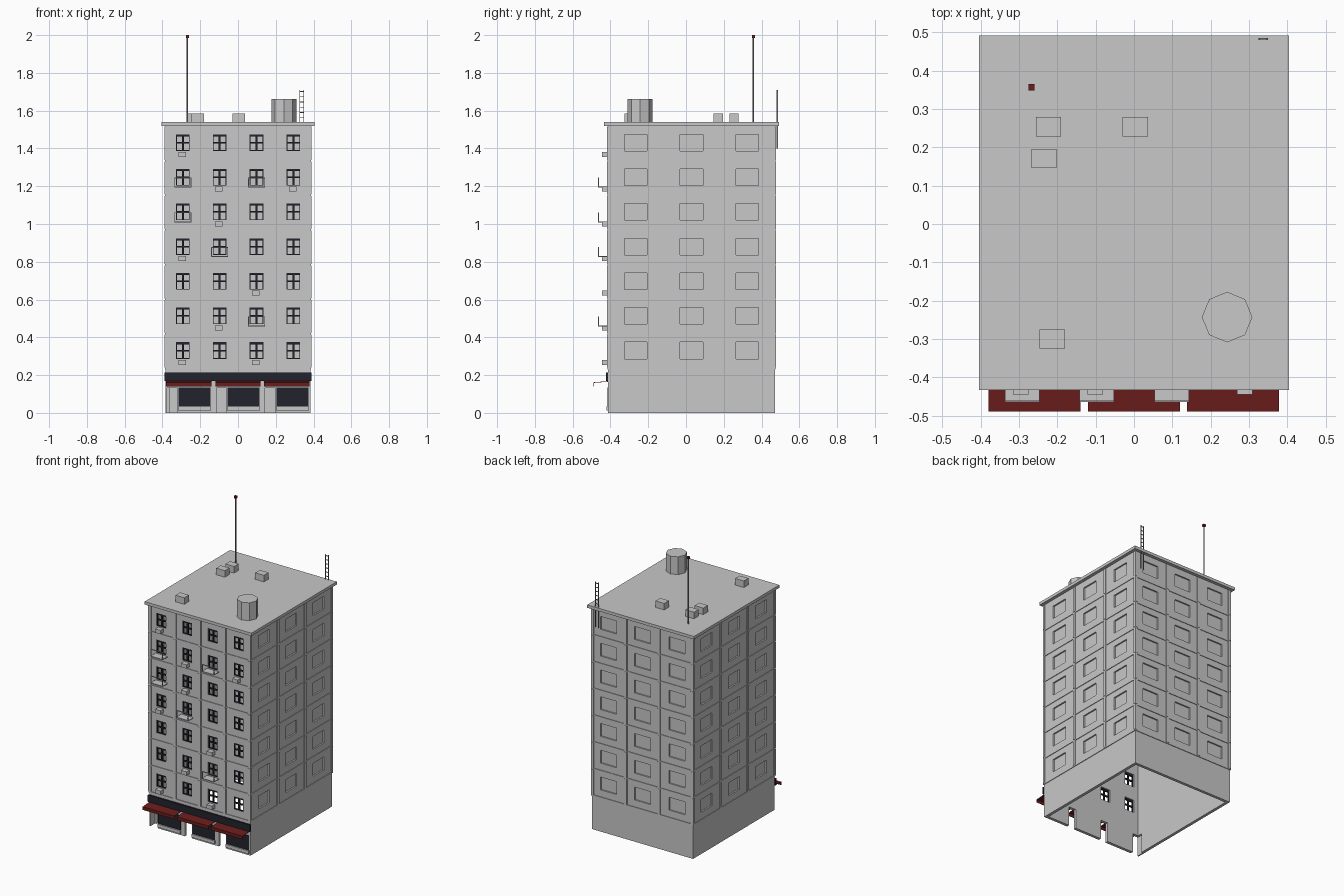
import bpy
import bmesh
from mathutils import Matrix, Vector

old = bpy.data.objects.get("Cube")
if old:
    bpy.data.objects.remove(old)


def material(name, r, g, b):
    m = bpy.data.materials.new(name)
    m.use_nodes = True
    m.diffuse_color = (r, g, b, 1)
    m.node_tree.nodes["Principled BSDF"].inputs["Base Color"].default_value = (r, g, b, 1)
    return m


concrete = material("concrete_grey", .58, .58, .58)
navy = material("dark_navy", .016, .016, .027)
red = material("dark_red", .15, .012, .012)
steel = material("steel_grey", .25, .25, .25)


def boxes(name, mat, spans):
    """One object from boxes given as (x0, x1, y0, y1, z0, z1)."""
    bm = bmesh.new()
    for x0, x1, y0, y1, z0, z1 in spans:
        mid = Vector((x0 + x1, y0 + y1, z0 + z1)) / 2
        size = Matrix.Diagonal((x1 - x0, y1 - y0, z1 - z0, 1))
        bmesh.ops.create_cube(bm, size=1, matrix=Matrix.Translation(mid) @ size)
    mesh = bpy.data.meshes.new(name)
    bm.to_mesh(mesh)
    bm.free()
    ob = bpy.data.objects.new(name, mesh)
    bpy.context.collection.objects.link(ob)
    mesh.materials.append(mat)
    return ob


def cylinder(name, mat, sides, radius, x, y, z0, z1):
    bpy.ops.mesh.primitive_cylinder_add(vertices=sides, radius=radius, depth=z1 - z0,
                                        location=(x, y, (z0 + z1) / 2))
    ob = bpy.context.object
    ob.name = name
    ob.data.materials.append(mat)


def cut(target, name, spans):
    cutter = boxes(name, concrete, spans)
    cutter.hide_render = True
    cutter.hide_set(True)
    mod = target.modifiers.new(name, "BOOLEAN")
    mod.operation = "DIFFERENCE"
    mod.solver = "EXACT"
    mod.object = cutter


# Main dimensions
W, FRONT, BACK = .383, -.412, .47
BASE, TOP, FLOOR = .235, 1.52, .1835
MID = (FRONT + BACK) / 2
RELIEF = .006
columns = [-.292 + .195 * i for i in range(4)]
levels = [.33 + FLOOR * i for i in range(7)]
back_bays = [-.26, 0, .26]
side_bays = [MID + d for d in (-.295, 0, .295)]
shops = [-.26, 0, .258]
WW, WH = .036, .044

# Hollow wall shell, open underneath
walls = boxes("walls", concrete, [(-W, W, FRONT, BACK, 0, TOP)])
cut(walls, "hollow_cutter", [(-W + .02, W - .02, FRONT + .02, BACK - .02, -.1, TOP - .02)])

# Front window and door openings, blind window recesses on the other sides
holes = [(x - WW, x + WW, FRONT - .05, FRONT + .05, z - WH, z + WH)
         for x in columns for z in levels]
holes += [(s - .115, s - .06, FRONT - .05, FRONT + .05, -.05, .133) for s in shops]
for z in levels:
    holes += [(x - .06, x + .06, BACK - .01, BACK + .05, z - WH, z + WH) for x in back_bays]
    for y in side_bays:
        holes.append((W - .01, W + .05, y - .06, y + .06, z - WH, z + WH))
        holes.append((-W - .05, -W + .01, y - .06, y + .06, z - WH, z + WH))
cut(walls, "opening_cutter", holes)

# Pilasters, broken at each floor line
pilasters = []
for i in range(7):
    z0 = BASE + FLOOR * i + .004
    z1 = z0 + FLOOR - .008
    for k in range(5):
        x = -.379 + .1895 * k
        pilasters.append((x - .01, x + .01, FRONT - RELIEF, FRONT + .01, z0, z1))
    for k in range(4):
        x = -.379 + .2527 * k
        pilasters.append((x - .01, x + .01, BACK - .01, BACK + RELIEF, z0, z1))
    for k in range(4):
        y = MID + .295 * (k - 1.5)
        y0, y1 = max(y - .01, FRONT), min(y + .01, BACK)
        for s in (-1, 1):
            xs = sorted((s * (W - .01), s * (W + RELIEF)))
            pilasters.append((*xs, y0, y1, z0, z1))
boxes("pilasters", concrete, pilasters)

# Thin ledges around the walls at each floor
e = RELIEF * .7
boxes("floor_ledges", concrete,
      [(-W - e, W + e, y - e, y + e, BASE + FLOOR * i - .004, BASE + FLOOR * i + .004)
       for i in range(7) for y in (FRONT, BACK)] +
      [(x - e, x + e, FRONT, BACK, BASE + FLOOR * i - .004, BASE + FLOOR * i + .004)
       for i in range(7) for x in (-W, W)])

# Window frames
frames = []
for x in columns:
    for z in levels:
        y0, y1 = FRONT + .002, FRONT + .012
        frames.append((x - WW, x + WW, y0, y1, z + WH - .011, z + WH))
        frames.append((x - WW, x + WW, y0, y1, z - WH, z - WH + .004))
        frames.append((x - WW, x + WW, y0, y1, z - .004, z + .004))
        frames.append((x - .005, x + .005, y0, y1, z - WH, z + WH))
        for s in (-1, 1):
            xm = x + s * (WW - .002)
            frames.append((xm - .002, xm + .002, y0, y1, z - WH, z + WH))
boxes("window_frames", navy, frames)

# Balconies as (column, level): slab with an open front railing
floors, rails = [], []
for c, l in ((0, 5), (2, 5), (0, 4), (1, 3), (2, 1)):
    x, z, y = columns[c], levels[l] - .055, -.465
    floors.append((x - .045, x + .045, y, FRONT, z, z + .005))
    rails.append((x - .045, x + .045, y, y + .004, z + .048, z + .053))
    for s in (-1, 1):
        xm = x + s * .043
        rails.append((xm - .002, xm + .002, y, y + .004, z, z + .05))
boxes("balcony_floors", concrete, floors)
boxes("balcony_rails", concrete, rails)

# Air conditioning units below some windows
units = ((0, 6), (1, 5), (3, 5), (1, 4), (0, 3), (2, 2), (1, 1), (0, 0), (2, 0))
boxes("air_conditioners", concrete,
      [(columns[c] - .024, columns[c] + .016, -.445, FRONT, levels[l] - .076, levels[l] - .05)
       for c, l in units])

# Shop fronts: sign band, glass, sills and awnings
boxes("sign_band", navy, [(-.389, .389, FRONT - .011, FRONT, .168, .215)])
boxes("shop_windows", navy,
      [(s - .055, s + .115, FRONT - .004, FRONT, .035, .135) for s in shops])
boxes("shop_sills", concrete,
      [(s - .057, s + .117, FRONT - .01, FRONT, .012, .034) for s in shops])
awnings = boxes("awnings", red,
                [(s - .12, s + .12, -.49, FRONT, .159, .162) for s in shops])
for v in awnings.data.vertices:
    if v.co.y > -.45:
        v.co.z += .006
boxes("awning_valances", red,
      [(s - .12, s + .12, -.49, -.487, .14, .161) for s in shops])

# Roof slab and rooftop equipment
boxes("roof", concrete, [(-.405, .405, -.433, .492, TOP, 1.54)])
vents = ((-.223, .254), (.003, .254), (-.235, .171), (-.213, -.3))
boxes("roof_vents", concrete,
      [(x - .033, x + .033, y - .025, y + .025, 1.54, 1.585) for x, y in vents])
cylinder("water_tank", concrete, 8, .066, .243, -.243, 1.54, 1.662)
cylinder("antenna_pole", steel, 8, .004, -.268, .357, 1.54, 1.986)
boxes("antenna_light", red, [(-.276, -.26, .349, .365, 1.985, 2)])

# Ladder at the back edge
ladder = [(x - .002, x + .002, .48, .486, 1.4, 1.71) for x in (.327, .348)]
ladder += [(.327, .348, .481, .485, 1.56 + .028 * i, 1.564 + .028 * i) for i in range(6)]
boxes("roof_ladder", steel, ladder)
